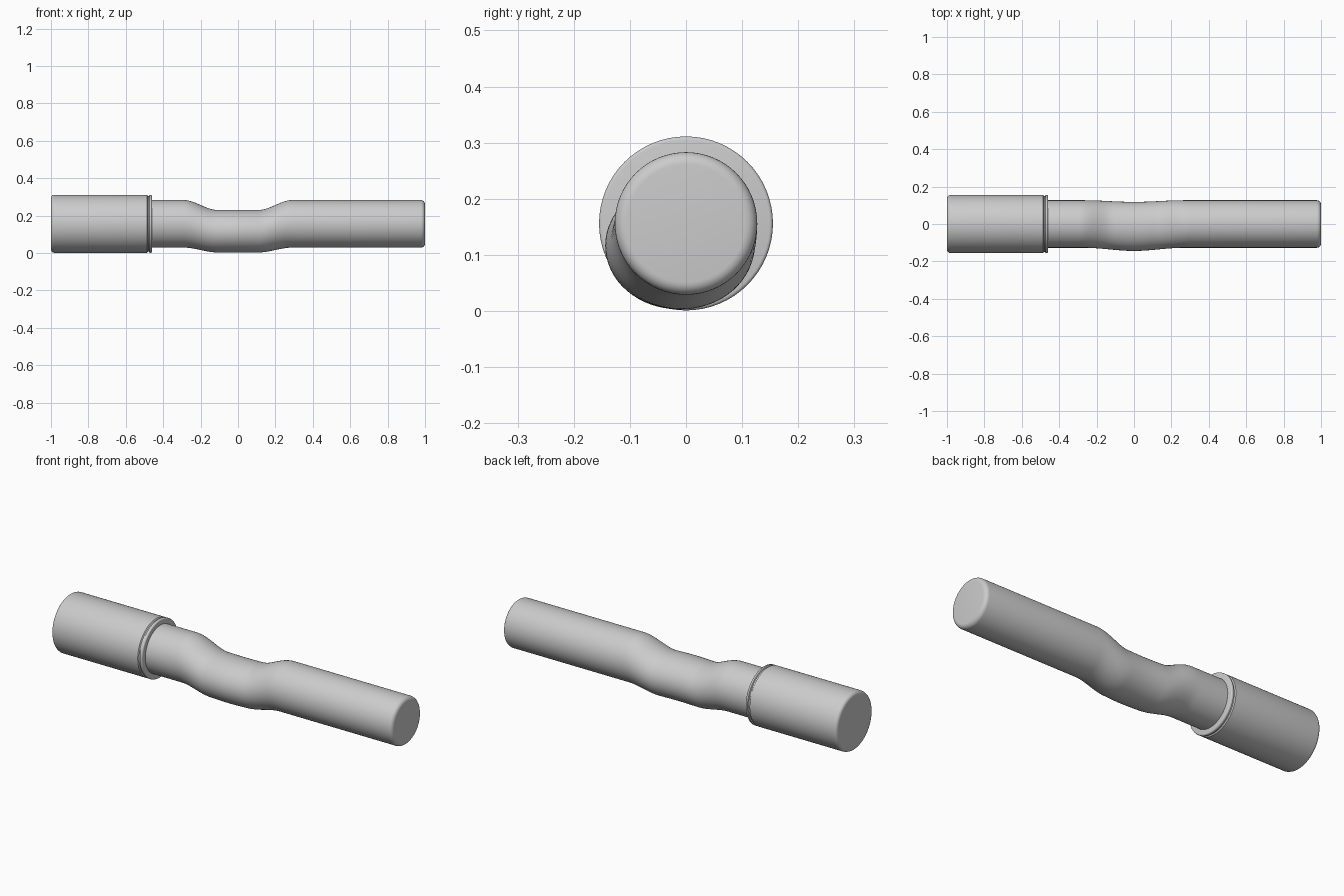
import bpy, bmesh, math

cube = bpy.data.objects.get("Cube")
if cube:
    bpy.data.objects.remove(cube, do_unlink=True)

AXIS_Z = 0.156
SEGMENTS = 64

grey = bpy.data.materials.new("plain grey")
grey.use_nodes = True
color = (0.6, 0.6, 0.6, 1)
grey.diffuse_color = color
grey.node_tree.nodes["Principled BSDF"].inputs["Base Color"].default_value = color


def smooth(t):
    t = min(max(t, 0), 1)
    return t * t * (3 - 2 * t)


def tube(name, rings):
    """Skin elliptical rings (x, y, z, half width, half height) along x and close both ends."""
    bm = bmesh.new()
    loops = []
    for x, y, z, ry, rz in rings:
        angles = [math.tau * i / SEGMENTS for i in range(SEGMENTS)]
        loops.append([bm.verts.new((x, y + ry * math.cos(a), z + rz * math.sin(a))) for a in angles])
    for a, b in zip(loops, loops[1:]):
        for i in range(SEGMENTS):
            j = (i + 1) % SEGMENTS
            bm.faces.new((a[i], a[j], b[j], b[i]))
    bm.faces.new(loops[0])
    bm.faces.new(loops[-1])
    bmesh.ops.recalc_face_normals(bm, faces=bm.faces)
    mesh = bpy.data.meshes.new(name)
    bm.to_mesh(mesh)
    bm.free()
    obj = bpy.data.objects.new(name, mesh)
    bpy.context.collection.objects.link(obj)
    mesh.materials.append(grey)
    bpy.ops.object.select_all(action="DESELECT")
    obj.select_set(True)
    bpy.context.view_layer.objects.active = obj
    bpy.ops.object.shade_smooth_by_angle(angle=math.radians(35))
    return obj


def rounded(x, radius, bevel, direction, steps=6):
    """Quarter-round profile points from the barrel wall to the end face at x."""
    pts = []
    for i in range(steps + 1):
        a = math.pi / 2 * i / steps
        pts.append((x - direction * bevel * (1 - math.sin(a)),
                    radius - bevel * (1 - math.cos(a))))
    return pts


def round_rings(profile):
    return [(x, 0, AXIS_Z, r, r) for x, r in profile]


# Handle: straight barrel with a sunken, slightly forward-swelling grip
R = 0.127
handle = round_rings([(-0.52, R)])
steps = 48
for i in range(steps + 1):
    x = -0.3 + 0.6 * i / steps
    dip = smooth((0.29 - abs(x)) / 0.18)
    swell = smooth((0.27 - abs(x)) / 0.27)
    top = 0.283 - 0.053 * dip
    bottom = 0.029 - 0.026 * dip
    handle.append((x, -0.013 * swell, (top + bottom) / 2, R + 0.004 * swell, (top - bottom) / 2))
handle += round_rings(rounded(1, R, 0.022, 1))
tube("handle", handle)

# Head: large cylinder with a rounded end, a narrow groove and a lip
HEAD = 0.155
head = rounded(-1, HEAD, 0.018, -1)[::-1]
head += [(-0.486, HEAD), (-0.482, 0.149), (-0.476, 0.149), (-0.473, HEAD)]
head += rounded(-0.46, HEAD, 0.006, 1, 3)
tube("head", round_rings(head))
